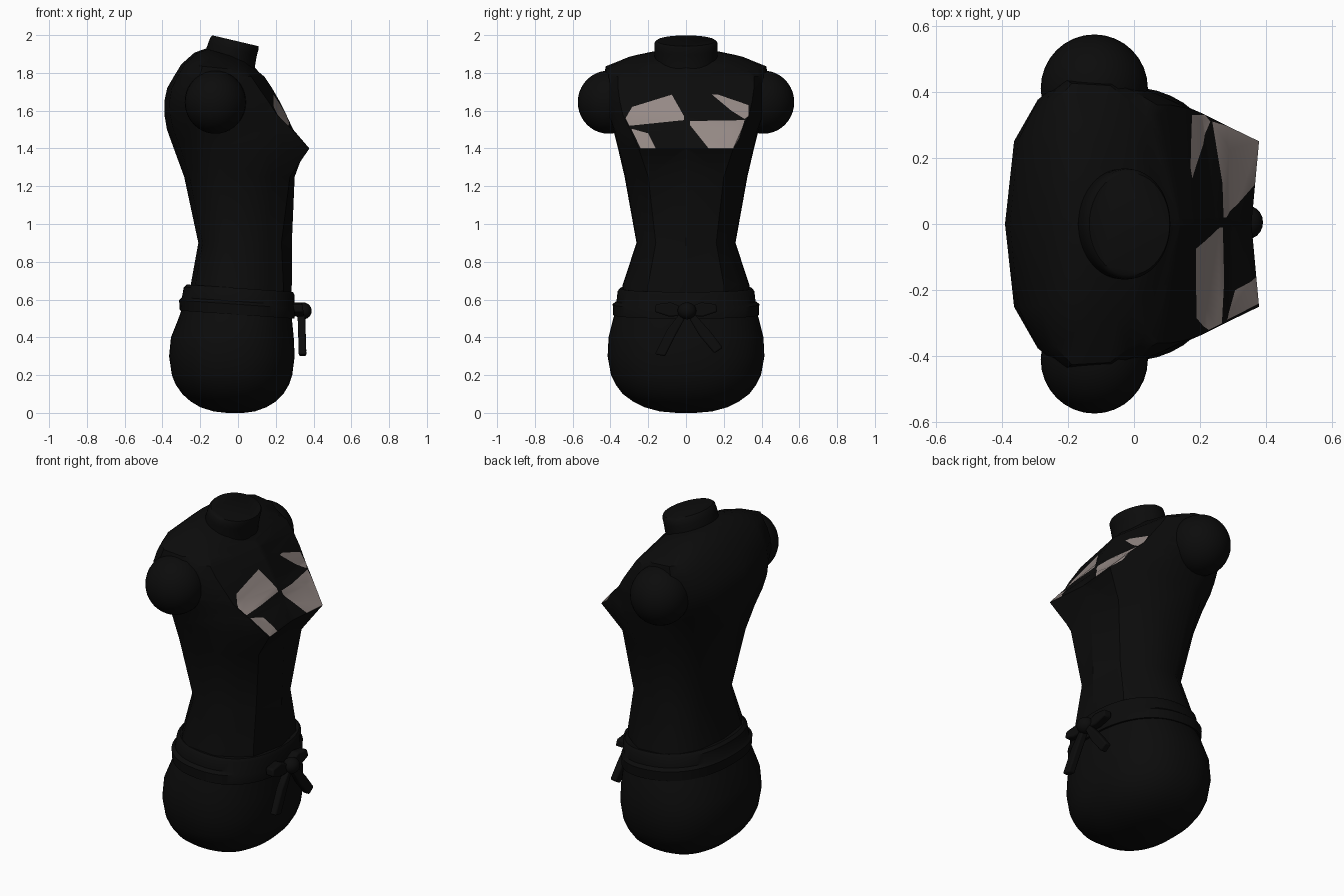
import bpy, bmesh, math
from mathutils import Vector

if "Cube" in bpy.data.objects:
    bpy.data.objects.remove(bpy.data.objects["Cube"])


def material(name, color):
    m = bpy.data.materials.new(name)
    m.use_nodes = True
    m.diffuse_color = (*color, 1)
    m.node_tree.nodes["Principled BSDF"].inputs["Base Color"].default_value = (*color, 1)
    return m


black = material("black cloth", (.0035, .0035, .0035))
beige = material("dusty beige", (.30, .25, .235))


def finish(name, bm, angle=40):
    bmesh.ops.recalc_face_normals(bm, faces=bm.faces)
    mesh = bpy.data.meshes.new(name)
    bm.to_mesh(mesh)
    bm.free()
    obj = bpy.data.objects.new(name, mesh)
    bpy.context.collection.objects.link(obj)
    mesh.materials.append(black)
    bpy.ops.object.select_all(action='DESELECT')
    obj.select_set(True)
    bpy.context.view_layer.objects.active = obj
    bpy.ops.object.shade_smooth_by_angle(angle=math.radians(angle))
    return obj


def loft(rings):
    bm = bmesh.new()
    loops = [[bm.verts.new(p) for p in ring] for ring in rings]
    n = len(loops[0])
    for a, b in zip(loops, loops[1:]):
        for i in range(n):
            j = (i + 1) % n
            bm.faces.new((a[i], a[j], b[j], b[i]))
    bm.faces.new(loops[0])
    bm.faces.new(loops[-1])
    return bm


def oval(z, back, front, half, tilt=0, power=2.3, n=48):
    cx, rx = (back + front) / 2, (front - back) / 2
    ring = []
    for i in range(n):
        t = 2 * math.pi * i / n
        c, s = math.cos(t), math.sin(t)
        dx = rx * math.copysign(abs(c) ** (2 / power), c)
        ring.append((cx + dx, half * math.copysign(abs(s) ** (2 / power), s), z + tilt * dx))
    return ring


# Rounded hips
hip_rows = [(0, -.06, .03, .05), (.008, -.13, .09, .14), (.03, -.2, .15, .22),
            (.06, -.25, .2, .28), (.1, -.295, .24, .335), (.15, -.33, .27, .372),
            (.2, -.35, .287, .397), (.3, -.365, .3, .415), (.4, -.355, .295, .41),
            (.5, -.315, .285, .385), (.6, -.28, .275, .35), (.64, -.26, .27, .335)]
finish("hips", loft([oval(*r) for r in hip_rows]), 60)


# Torso section from back centre round to front centre, then mirrored
def section(z, back, front, half, corner_x, corner_y, tilt=0):
    mid, depth = (back + corner_x) / 2, corner_x - back
    side = [(back + .05 * depth, .58 * half), (back + .18 * depth, .87 * half),
            (mid - .17 * depth, half), (mid + .17 * depth, .985 * half),
            ((mid + .17 * depth + corner_x) / 2, (half * .97 + corner_y) / 2 + .02 * half),
            (corner_x, corner_y)]
    pts = [(back, 0)] + side + [(front, 0)] + [(x, -y) for x, y in reversed(side)]
    return [(x, y, z + tilt * (x + .04)) for x, y in pts]


torso_rows = [(.55, -.26, .275, .335, .24, .2), (.68, -.25, .285, .335, .24, .2),
              (.9, -.21, .285, .262, .23, .16), (1.25, -.285, .3, .325, .275, .2),
              (1.4, -.34, .355, .36, .378, .25), (1.5, -.376, .292, .385, .285, .295),
              (1.58, -.39, .255, .415, .205, .335), (1.65, -.39, .22, .432, .16, .35),
              (1.72, -.375, .18, .435, .11, .36), (1.78, -.34, .14, .435, .07, .36),
              (1.82, -.3, .11, .425, .04, .32, -.1), (1.86, -.23, .09, .3, .04, .2, -.25),
              (1.89, -.17, .07, .17, .03, .1, -.3)]
bm = loft([section(*r) for r in torso_rows])
bmesh.ops.triangulate(bm, faces=bm.faces)

# Chest panels cut into the front in the y-z plane
panels = [[(-.32, 1.56), (-.285, 1.62), (-.075, 1.685), (-.01, 1.57), (-.01, 1.55), (-.3, 1.52)],
          [(-.29, 1.505), (-.2, 1.48), (-.16, 1.4), (-.24, 1.4)],
          [(.105, 1.685), (.17, 1.685), (.33, 1.63), (.33, 1.57), (.3, 1.55), (.24, 1.6)],
          [(.02, 1.545), (.31, 1.55), (.28, 1.45), (.25, 1.4), (.12, 1.4), (.02, 1.525)]]


def chest_faces():
    return [f for f in bm.faces if f.normal.x > .1 and f.calc_center_median().x > .03
            and 1.4 < f.calc_center_median().z < 1.8]


def inside(p, poly):
    turns = [(b[0] - a[0]) * (p.z - a[1]) - (b[1] - a[1]) * (p.y - a[0])
             for a, b in zip(poly, poly[1:] + poly[:1])]
    return all(t > 0 for t in turns) or all(t < 0 for t in turns)


bmesh.ops.recalc_face_normals(bm, faces=bm.faces)
for poly in panels:
    for a, b in zip(poly, poly[1:] + poly[:1]):
        faces = chest_faces()
        geom = faces + list({e for f in faces for e in f.edges}) + list({v for f in faces for v in f.verts})
        bmesh.ops.bisect_plane(bm, geom=geom, dist=1e-5, plane_co=(0, *a),
                               plane_no=(0, a[1] - b[1], b[0] - a[0]))
        bm.normal_update()
for f in chest_faces():
    if any(inside(f.calc_center_median(), poly) for poly in panels):
        f.material_index = 1
finish("torso", bm, 35).data.materials.append(beige)

# Neck stump, leaning forward with a sloping top
neck_rows = [(1.84, -.17, .09, .16, -.33), (1.88, -.17, .09, .166, -.33),
             (1.93, -.155, .1, .168, -.28), (1.96, -.145, .11, .166, -.24),
             (1.97, -.135, .108, .155, -.235)]
finish("neck", loft([oval(*r, power=2) for r in neck_rows]), 45)

# Shoulder caps
for side, y in (("left", .41), ("right", -.41)):
    bm = bmesh.new()
    bmesh.ops.create_uvsphere(bm, u_segments=32, v_segments=20, radius=1)
    bmesh.ops.scale(bm, vec=(.162, .163, .167), verts=bm.verts)
    bmesh.ops.translate(bm, vec=(-.12, y, 1.645), verts=bm.verts)
    finish(side + "_shoulder_cap", bm, 60)

# Sash in two folds, sloping down to the front
sash_rows = [(.525, -.28, .26, .35), (.52, -.308, .3, .386), (.575, -.312, .302, .388),
             (.59, -.297, .297, .368), (.645, -.287, .3, .362), (.66, -.27, .29, .348),
             (.655, -.23, .26, .31)]
finish("sash", loft([oval(*r, tilt=-.07) for r in sash_rows]))


# Bow: flat ribbon pieces hanging in front of the sash
def ribbon(name, outline, top_x, end_x, thick):
    zs = [z for _, z in outline]
    lo, hi = min(zs), max(zs)
    rings = []
    for off in (-thick, thick):
        rings.append([(end_x + (top_x - end_x) * (z - lo) / (hi - lo) + off, y, z) for y, z in outline])
    obj = finish(name, loft(rings))
    bevel = obj.modifiers.new("soft edges", 'BEVEL')
    bevel.width, bevel.segments = .008, 2


for side, s in (("left", 1), ("right", -1)):
    ribbon(side + "_bow_loop", [(0, .55), (s * .08, .585), (s * .16, .575),
                                (s * .165, .535), (s * .09, .51), (0, .515)], .315, .325, .025)
ribbon("left_bow_tail", [(.0, .53), (.04, .53), (.13, .43), (.195, .345), (.15, .315), (.07, .41)],
       .335, .342, .02)
ribbon("right_bow_tail", [(.01, .53), (-.03, .53), (-.1, .44), (-.165, .31), (-.11, .3), (-.05, .42)],
       .335, .342, .02)
bm = bmesh.new()
bmesh.ops.create_uvsphere(bm, u_segments=20, v_segments=12, radius=1)
bmesh.ops.scale(bm, vec=(.045, .05, .045), verts=bm.verts)
bmesh.ops.translate(bm, vec=Vector((.345, .005, .54)), verts=bm.verts)
finish("bow_knot", bm, 60)
